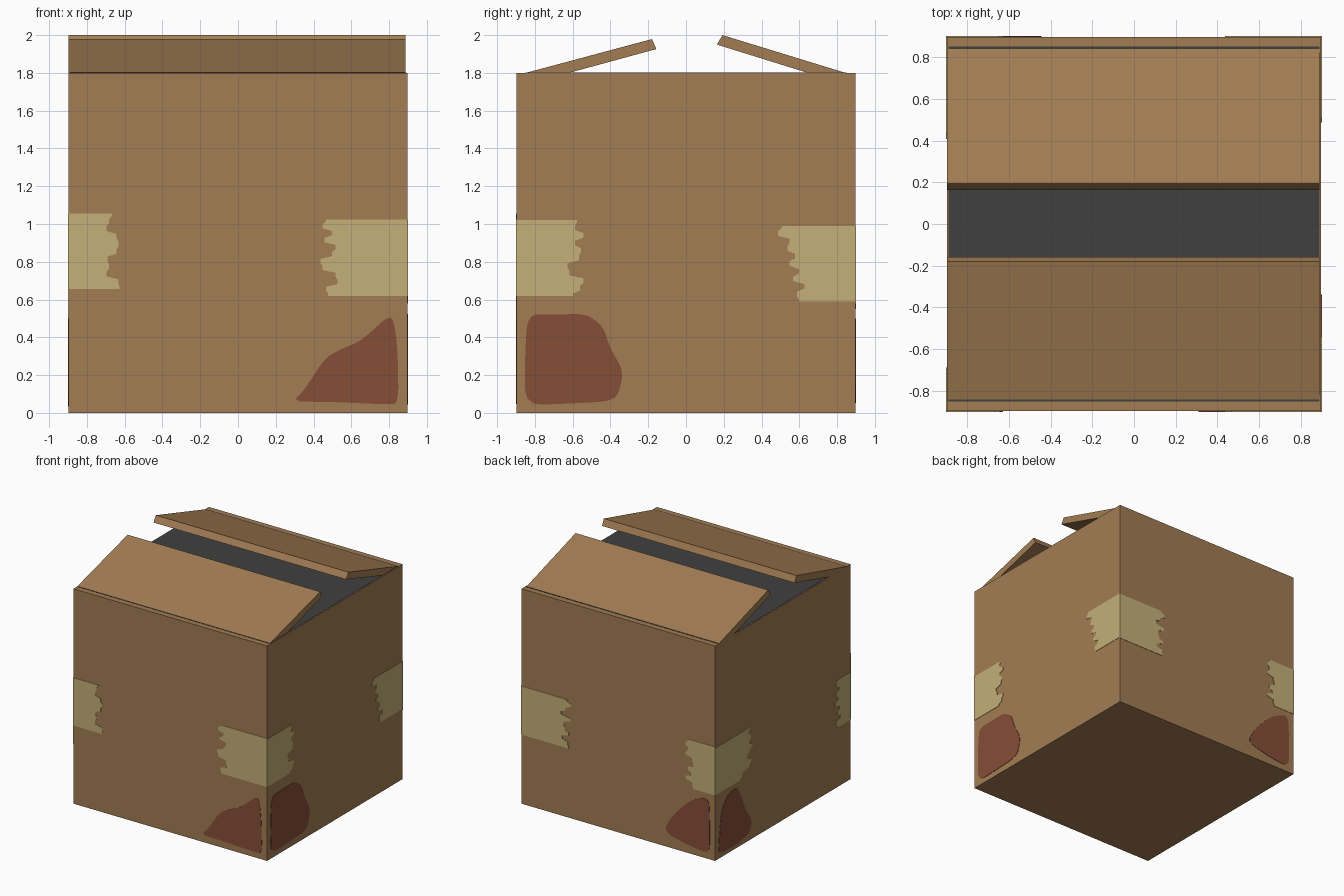
import bpy, bmesh
from mathutils import Vector

if "Cube" in bpy.data.objects:
    bpy.data.objects.remove(bpy.data.objects["Cube"])

H = 0.897      # half width of the box
TOP = 1.8      # box height


def lin(c):
    c /= 255
    return c / 12.92 if c <= 0.04045 else ((c + 0.055) / 1.055) ** 2.4


def material(name, r, g, b):
    m = bpy.data.materials.new(name)
    m.diffuse_color = (lin(r), lin(g), lin(b), 1)
    m.use_nodes = True
    m.node_tree.nodes["Principled BSDF"].inputs["Base Color"].default_value = m.diffuse_color
    return m


CARD = material("cardboard brown", 162, 124, 83)
TAPE = material("tape tan", 195, 176, 120)
STAIN = material("stain red", 134, 78, 56)
DARK = material("inside dark grey", 64, 64, 64)


def prism(name, points, direction, mat):
    """Extrude a flat outline of 3D points along a direction."""
    bm = bmesh.new()
    face = bm.faces.new([bm.verts.new(p) for p in points])
    ext = bmesh.ops.extrude_face_region(bm, geom=[face], use_keep_orig=True)
    verts = [v for v in ext["geom"] if isinstance(v, bmesh.types.BMVert)]
    bmesh.ops.translate(bm, verts=verts, vec=Vector(direction))
    bmesh.ops.recalc_face_normals(bm, faces=bm.faces)
    me = bpy.data.meshes.new(name)
    bm.to_mesh(me)
    bm.free()
    ob = bpy.data.objects.new(name, me)
    me.materials.append(mat)
    bpy.context.collection.objects.link(ob)
    return ob


def rect(x, y, z):
    return [(-x, -y, z), (x, -y, z), (x, y, z), (-x, y, z)]


# Box body and dark opening
prism("box_body", rect(H, H, 0), (0, 0, TOP), CARD)
prism("box_opening", rect(0.89, 0.85, TOP - 0.002), (0, 0, 0.004), DARK)

# Half-open flaps, side profile (y, z)
FLAPS = {
    "front_flap": [(-H, 1.787), (-0.18, 1.979), (-0.157, 1.926), (-0.62, 1.8), (-0.85, 1.738)],
    "back_flap": [(H, 1.784), (0.193, 2.0), (0.163, 1.95), (0.645, 1.8), (0.85, 1.737)],
}
for name, prof in FLAPS.items():
    prism(name, [(-H, y, z) for y, z in prof], (H + 0.888, 0, 0), CARD)

# Each side: maps (u along the wall, z) to 3D, plus its outward direction
SIDES = {
    "front": (lambda u, z, d: (u, -d, z), (0, -1, 0)),
    "back": (lambda u, z, d: (u, d, z), (0, 1, 0)),
    "right": (lambda u, z, d: (d, u, z), (1, 0, 0)),
    "left": (lambda u, z, d: (-d, u, z), (-1, 0, 0)),
}


def plate(name, side, outline, mat):
    place, out = SIDES[side]
    prism(name, [place(u, z, H - 0.002) for u, z in outline], Vector(out) * 0.005, mat)


def smooth(pts, rounds=2):
    """Corner cutting for soft blobs."""
    for _ in range(rounds):
        res = []
        for i, (x, y) in enumerate(pts):
            nx, ny = pts[(i + 1) % len(pts)]
            res += [(x * .8 + nx * .2, y * .8 + ny * .2), (x * .2 + nx * .8, y * .2 + ny * .8)]
        pts = res
    return pts


# Tape pieces: side, edge sign, bottom z, top z, torn widths from bottom to top
TAPES = [
    ("front", -1, 0.655, 1.055, [.27, .265, .20, .215, .205, .255, .265, .255, .20, .215, .23]),
    ("front", 1, 0.62, 1.025, [.42, .43, .37, .38, .45, .46, .40, .38, .44, .40, .45, .43]),
    ("right", -1, 0.62, 1.02, [.30, .335, .355, .28, .27, .33, .34, .31, .355, .31, .32]),
    ("right", 1, 0.59, 0.99, [.30, .31, .27, .33, .30, .35, .32, .36, .35, .41, .39]),
    ("back", 1, 0.58, 0.985, [.44, .43, .38, .44, .40, .39, .45, .37, .41, .46, .42]),
    ("back", -1, 0.55, 0.955, [.20, .21, .27, .22, .25, .20, .21, .27, .25, .27, .25]),
    ("left", 1, 0.55, 0.945, [.33, .36, .45, .48, .42, .45, .49, .45, .47, .44, .46]),
    ("left", -1, 0.50, 0.90, [.18, .20, .14, .18, .15, .21, .17, .20, .16, .20, .18]),
]
for side, s, z0, z1, widths in TAPES:
    n = len(widths) - 1
    # every torn step gets a short flat, giving a ragged edge
    torn = []
    for i, w in enumerate(widths):
        z = z0 + (z1 - z0) * i / n
        h = (z1 - z0) / n * 0.3
        torn += [(s * (H - w), max(z0, z - h)), (s * (H - w), min(z1, z + h))]
    outline = [(s * (H + 0.003), z0)] + torn + [(s * (H + 0.003), z1)]
    plate(f"{side}_tape_{'b' if s > 0 else 'a'}", side, outline, TAPE)

# Stains near two lower corners
STAINS = {
    "front": [(.29, .06), (.35, .12), (.46, .29), (.55, .34), (.65, .38), (.81, .525),
              (.835, .43), (.846, .30), (.85, .05), (.78, .045), (.5, .058)],
    "right": [(-.85, .04), (-.853, .28), (-.84, .52), (-.70, .52), (-.53, .525), (-.44, .46),
              (-.40, .34), (-.33, .22), (-.36, .09), (-.42, .06), (-.6, .05)],
    "back": [(-.85, .05), (-.85, .30), (-.84, .52), (-.67, .45), (-.50, .27), (-.43, .14),
             (-.50, .10), (-.70, .06)],
    "left": [(.85, .04), (.845, .15), (.81, .40), (.73, .49), (.61, .51), (.55, .41),
             (.50, .28), (.41, .16), (.44, .06), (.63, .03)],
}
for side, pts in STAINS.items():
    plate(f"{side}_stain", side, smooth(pts), STAIN)
